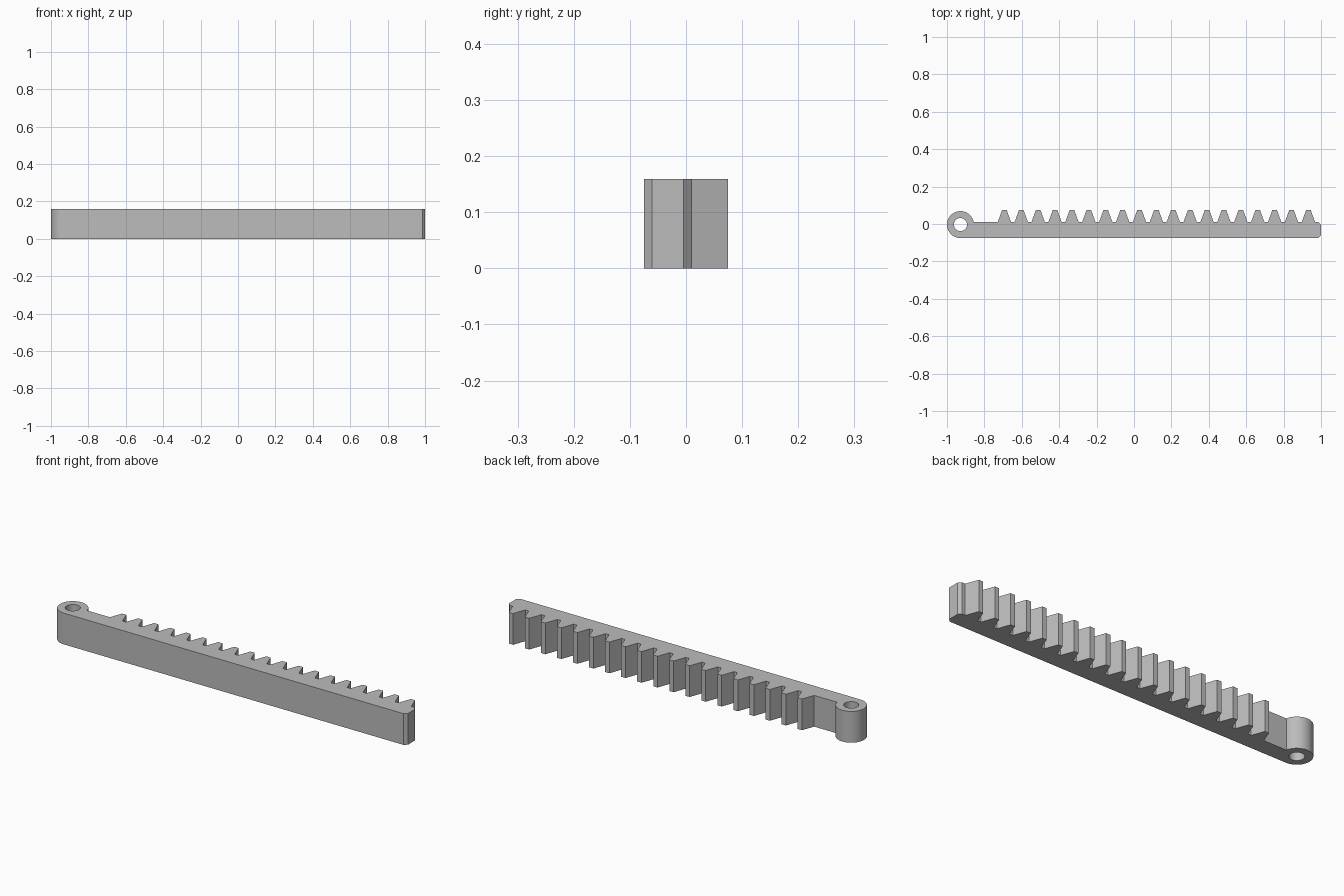
import bpy
import bmesh
from math import asin, cos, sin, pi, tan, radians

if "Cube" in bpy.data.objects:
    bpy.data.objects.remove(bpy.data.objects["Cube"], do_unlink=True)

# Rack proportions
HEIGHT = 0.159
FRONT, TIP = -0.075, 0.075
PITCH, TEETH, FIRST = 0.0903, 19, -0.693
MODULE = PITCH / pi
ROOT = TIP - 2.25 * MODULE
FLANK = tan(radians(20))
TIP_HALF = PITCH / 4 - MODULE * FLANK
ROOT_HALF = PITCH / 4 + 1.25 * MODULE * FLANK
CHAMFER = 0.0145

# Eye proportions
EYE_R, HOLE_R = 0.072, 0.035
EYE_X, EYE_Y = -1 + EYE_R, FRONT + EYE_R


def arc(radius, start, end, count):
    """Points around the eye centre, both ends included."""
    angles = [start + (end - start) * i / count for i in range(count + 1)]
    return [(EYE_X + radius * cos(a), EYE_Y + radius * sin(a)) for a in angles]


# Outline: chamfered end, teeth from right to left, then the rounded eye
outline = [(1 - CHAMFER, FRONT), (1, FRONT + CHAMFER),
           (1, ROOT - CHAMFER), (1 - CHAMFER, ROOT)]
for i in reversed(range(TEETH)):
    x = FIRST + i * PITCH
    outline += [(x + ROOT_HALF, ROOT), (x + TIP_HALF, TIP),
                (x - TIP_HALF, TIP), (x - ROOT_HALF, ROOT)]
outline += arc(EYE_R, asin((ROOT - EYE_Y) / EYE_R), 1.5 * pi, 48)
hole = arc(HOLE_R, 0, 2 * pi, 48)[:-1]

# Fill the profile around the hole and extrude it upward
bm = bmesh.new()
edges = []
for loop in (outline, hole):
    verts = [bm.verts.new((x, y, 0)) for x, y in loop]
    edges += [bm.edges.new((v, verts[i - 1])) for i, v in enumerate(verts)]
bmesh.ops.triangle_fill(bm, edges=edges, use_beauty=True, use_dissolve=False)
result = bmesh.ops.extrude_face_region(bm, geom=bm.faces[:], use_keep_orig=True)
top = [g for g in result["geom"] if isinstance(g, bmesh.types.BMVert)]
bmesh.ops.translate(bm, vec=(0, 0, HEIGHT), verts=top)
bmesh.ops.recalc_face_normals(bm, faces=bm.faces[:])

mesh = bpy.data.meshes.new("gear_rack")
bm.to_mesh(mesh)
bm.free()
rack = bpy.data.objects.new("gear_rack", mesh)
bpy.context.collection.objects.link(rack)

# Plain grey material
grey = bpy.data.materials.new("plain grey")
grey.use_nodes = True
colour = (0.5, 0.5, 0.5, 1)
grey.diffuse_color = colour
grey.node_tree.nodes["Principled BSDF"].inputs["Base Color"].default_value = colour
mesh.materials.append(grey)

# Smooth eye, crisp teeth
bpy.ops.object.select_all(action="DESELECT")
rack.select_set(True)
bpy.context.view_layer.objects.active = rack
bpy.ops.object.shade_smooth_by_angle(angle=radians(15))
